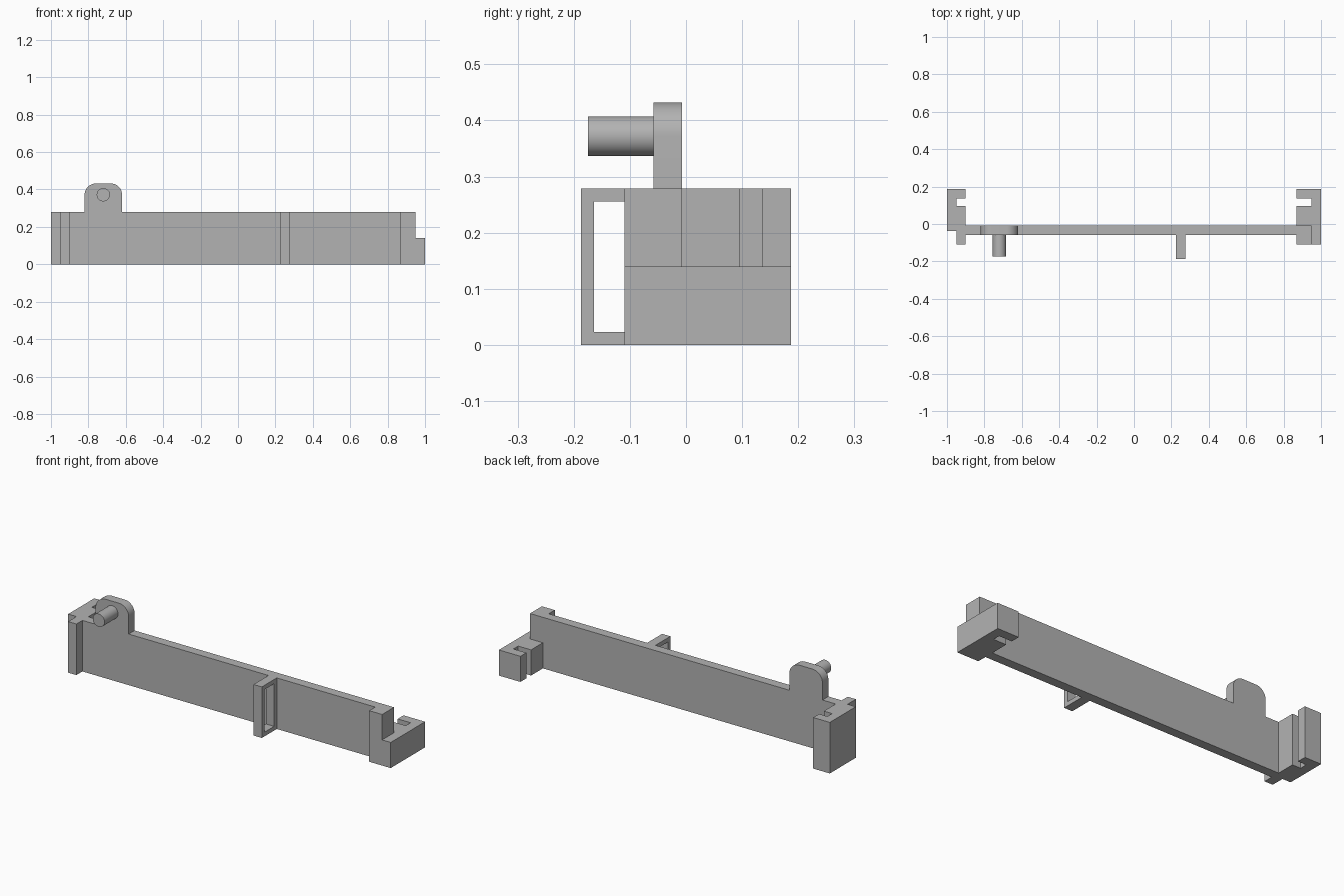
import bpy, bmesh, math
from mathutils import Vector

cube = bpy.data.objects.get("Cube")
if cube:
    bpy.data.objects.remove(cube, do_unlink=True)

grey = bpy.data.materials.new("plain_grey")
grey.use_nodes = True
COLOUR = (0.45, 0.45, 0.45, 1)
grey.diffuse_color = COLOUR
grey.node_tree.nodes["Principled BSDF"].inputs["Base Color"].default_value = COLOUR

HEIGHT, HALF = 0.279, 0.14          # full height, height of the low bracket
FRONT, BACK = -0.058, -0.007        # faces of the long plate
END = 0.187                         # furthest y in both directions


def extrude(name, outline, place, direction):
    """Solid from a 2D outline, placed in space and swept along direction."""
    bm = bmesh.new()
    face = bm.faces.new([bm.verts.new(place(a, b)) for a, b in outline])
    swept = bmesh.ops.extrude_face_region(bm, geom=[face])["geom"]
    moved = [v for v in swept if isinstance(v, bmesh.types.BMVert)]
    bmesh.ops.translate(bm, verts=moved, vec=Vector(direction))
    bmesh.ops.recalc_face_normals(bm, faces=bm.faces)
    mesh = bpy.data.meshes.new(name)
    bm.to_mesh(mesh)
    bm.free()
    mesh.materials.append(grey)
    obj = bpy.data.objects.new(name, mesh)
    bpy.context.collection.objects.link(obj)
    return obj


def upright(name, outline, z0, z1):
    return extrude(name, outline, lambda x, y: (x, y, z0), (0, 0, z1 - z0))


def smooth(obj):
    bpy.ops.object.select_all(action="DESELECT")
    obj.select_set(True)
    bpy.context.view_layer.objects.active = obj
    bpy.ops.object.shade_smooth_by_angle(angle=math.radians(30))


def arc(cx, cz, r, start, end, steps):
    angles = [math.radians(start + (end - start) * i / steps) for i in range(steps + 1)]
    return [(cx + r * math.cos(a), cz + r * math.sin(a)) for a in angles]


# Long plate with the rounded tab in one outline
R, TOP = 0.06, 0.432
panel = [(-0.9, 0), (0.87, 0), (0.87, HEIGHT), (-0.62, HEIGHT)]
panel += arc(-0.62 - R, TOP - R, R, 0, 90, 12)
panel += arc(-0.82 + R, TOP - R, R, 90, 180, 12)
panel += [(-0.82, HEIGHT), (-0.9, HEIGHT)]
smooth(extrude("long_plate_with_tab", panel, lambda x, z: (x, FRONT, z), (0, BACK - FRONT, 0)))

# Round peg on the front of the tab
peg = arc(-0.72, 0.372, 0.0355, 0, 360, 48)[:-1]
smooth(extrude("peg", peg, lambda x, z: (x, -0.175, z), (0, FRONT + 0.175, 0)))

# Tall slotted bracket with a front foot
upright("tall_end_bracket", [
    (-1, -0.038), (-0.95, -0.038), (-0.95, -0.11), (-0.9, -0.11),
    (-0.9, 0.095), (-0.95, 0.095), (-0.95, 0.136), (-0.9, 0.136),
    (-0.9, END), (-1, END)], 0, HEIGHT)

# Low slotted bracket and the post rising from it
upright("low_end_bracket", [
    (0.87, -0.11), (1, -0.11), (1, END), (0.87, END),
    (0.87, 0.136), (0.948, 0.136), (0.948, 0.095), (0.87, 0.095)], 0, HALF)
upright("bracket_post", [
    (0.87, -0.11), (0.948, -0.11), (0.948, BACK), (0.87, BACK)], HALF, HEIGHT)

# Rectangular loop on the front: two rails joined by two uprights
X0, X1, BAR = 0.225, 0.275, 0.023


def loop_bar(name, y0, y1, z0, z1):
    upright(name, [(X0, y0), (X1, y0), (X1, y1), (X0, y1)], z0, z1)


loop_bar("loop_bottom_rail", -END, FRONT, 0, BAR)
loop_bar("loop_top_rail", -END, FRONT, HEIGHT - BAR, HEIGHT)
loop_bar("loop_outer_upright", -END, -END + BAR, BAR, HEIGHT - BAR)
loop_bar("loop_inner_upright", FRONT - BAR, FRONT, BAR, HEIGHT - BAR)
